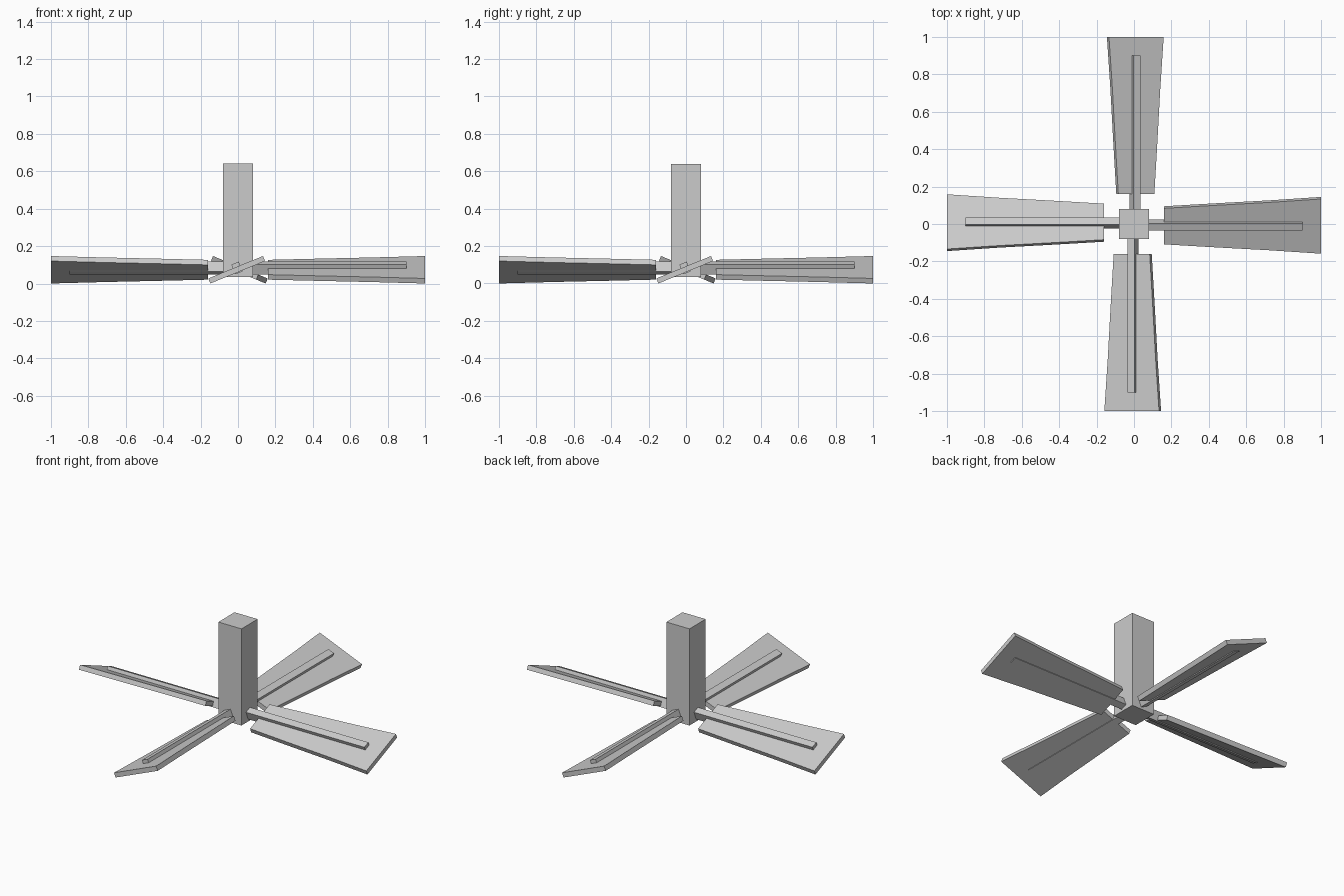
import bpy, bmesh, math
from mathutils import Matrix

if "Cube" in bpy.data.objects:
    bpy.data.objects.remove(bpy.data.objects["Cube"])

PITCH = math.radians(22.3)


def make_object(name, bm, matrix=Matrix()):
    bmesh.ops.recalc_face_normals(bm, faces=bm.faces[:])
    bm.transform(matrix)
    mesh = bpy.data.meshes.new(name)
    bm.to_mesh(mesh)
    bm.free()
    obj = bpy.data.objects.new(name, mesh)
    bpy.context.collection.objects.link(obj)
    return obj


def box(name, lo, hi, matrix=Matrix()):
    bm = bmesh.new()
    bmesh.ops.create_cube(bm, size=1)
    for v in bm.verts:
        v.co = [(a + b) / 2 + c * (b - a) for a, b, c in zip(lo, hi, v.co)]
    return make_object(name, bm, matrix)


def slab(name, outline, thickness, matrix):
    bm = bmesh.new()
    face = bm.faces.new([bm.verts.new((x, y, -thickness / 2)) for x, y in outline])
    ext = bmesh.ops.extrude_face_region(bm, geom=[face])
    for v in ext["geom"]:
        if isinstance(v, bmesh.types.BMVert):
            v.co.z += thickness
    return make_object(name, bm, matrix)


# Central post
box("center_post", (-0.08, -0.08, 0.035), (0.08, 0.08, 0.64))

# Flared blade outline: radius, half width
stations = [(0.16, 0.104), (0.43, 0.121), (0.72, 0.138), (1.0, 0.158)]
outline = [(r, -w) for r, w in stations] + [(r, w) for r, w in reversed(stations)]

# Four pitched blades, each with a spar running through it
for i in range(4):
    turn = Matrix.Rotation(i * math.pi / 2, 4, 'Z')
    pitch = Matrix.Rotation(PITCH, 4, 'X')
    slab(f"blade_{i + 1}", outline, 0.029, turn @ Matrix.Translation((0, -0.007, 0.0735)) @ pitch)
    box(f"blade_spar_{i + 1}", (0.04, -0.021, -0.028), (0.9, 0.021, 0.028),
        turn @ Matrix.Translation((0, -0.005, 0.083)) @ pitch)
